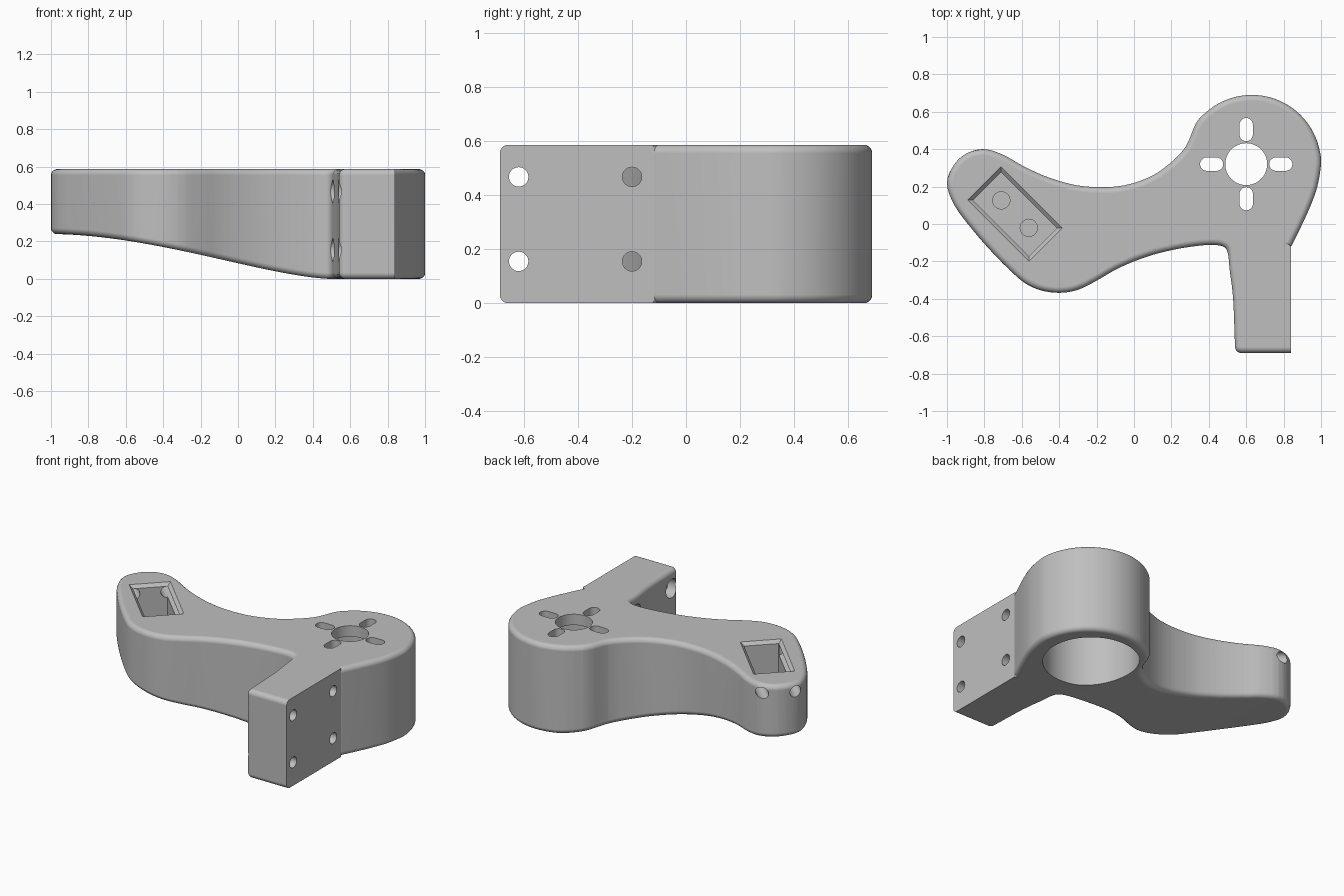
import bpy, bmesh
from math import sin, cos, pi, radians
from mathutils import Vector, Matrix

cube = bpy.data.objects.get("Cube")
if cube:
    bpy.data.objects.remove(cube, do_unlink=True)

HEIGHT, FILLET = 0.587, 0.032
HUB = Vector((0.6, 0.32, 0))
POCKET = Vector((-0.636, 0.053, 0))

grey = bpy.data.materials.new("plain grey")
grey.use_nodes = True
grey.diffuse_color = (0.52, 0.52, 0.52, 1)
grey.node_tree.nodes["Principled BSDF"].inputs["Base Color"].default_value = grey.diffuse_color


def arc(x, y, r, start, end, n):
    angles = [radians(start + (end - start) * i / n) for i in range(n + 1)]
    return [Vector((x + r * cos(a), y + r * sin(a))) for a in angles]


def spline(points, steps=4):
    """Smooth curve through all points."""
    p = [points[0]] + points + [points[-1]]
    out = []
    for a, b, c, d in zip(p, p[1:], p[2:], p[3:]):
        for i in range(steps):
            t = i / steps
            out.append(0.5 * (2 * b + (c - a) * t + (2 * a - 5 * b + 4 * c - d) * t**2
                              + (3 * b - a - 3 * c + d) * t**3))
    return out + [points[-1]]


def lift(x):
    """Height of the underside, rising towards the arm's tip."""
    t = min(max((x + 1) / 1.5, 0), 1)
    return 0.24 * (1 - t**1.8)**1.6


def make_object(name, bm):
    bmesh.ops.recalc_face_normals(bm, faces=bm.faces)
    mesh = bpy.data.meshes.new(name)
    bm.to_mesh(mesh)
    bm.free()
    mesh.materials.append(grey)
    obj = bpy.data.objects.new(name, mesh)
    bpy.context.collection.objects.link(obj)
    return obj


def loft(bm, rings):
    rows = [[bm.verts.new(co) for co in ring] for ring in rings]
    n = len(rows[0])
    for lo, hi in zip(rows, rows[1:]):
        for i in range(n):
            j = (i + 1) % n
            bm.faces.new((lo[i], lo[j], hi[j], hi[i]))
    bm.faces.new(rows[0][::-1])
    bm.faces.new(rows[-1])


# Plan outline: hub, waist, arm tip, belly, flange
edge = [Vector(p) for p in ((0.84, -0.12), (0.852, -0.098), (0.9, 0.0), (0.945, 0.1), (0.98, 0.2))]
edge += arc(0.63, 0.32, 0.37, 0, 144, 12)
edge += [Vector(p) for p in (
    (0.28, 0.42), (0.21, 0.34), (0.11, 0.265), (0, 0.22), (-0.1, 0.2), (-0.2, 0.197),
    (-0.3, 0.206), (-0.4, 0.23), (-0.5, 0.266), (-0.6, 0.314), (-0.7, 0.37), (-0.8, 0.4),
    (-0.89, 0.38), (-0.96, 0.32), (-1, 0.22), (-0.96, 0.1), (-0.86, -0.035), (-0.75, -0.16),
    (-0.65, -0.26), (-0.58, -0.318), (-0.5, -0.354), (-0.4, -0.368), (-0.3, -0.352),
    (-0.2, -0.303), (-0.1, -0.245), (0, -0.2), (0.1, -0.165), (0.2, -0.14), (0.3, -0.122),
    (0.4, -0.112), (0.47, -0.118), (0.5, -0.15), (0.512, -0.25), (0.53, -0.4), (0.54, -0.655))]
outline = spline(edge)[:-1] + arc(0.575, -0.655, 0.035, 180, 270, 5) + [Vector((0.84, -0.69))]

# Inward directions for the rounded rims; the mounting face stays sharp
inward = []
for i, p in enumerate(outline):
    t = (p - outline[i - 1]).normalized() + (outline[(i + 1) % len(outline)] - p).normalized()
    inward.append(Vector((-t.y, t.x)).normalized())
inward[0] = Vector((0, 0))
inward[-1] = Vector((0, 1))

levels = [(FILLET * (1 - sin(k * pi / 10)), FILLET * (1 - cos(k * pi / 10))) for k in range(6)]
levels += [(d, HEIGHT - z) for d, z in reversed(levels)]
bm = bmesh.new()
loft(bm, [[(*(p + n * d), z) for p, n in zip(outline, inward)] for d, z in levels])

# Slice crosswise, then bend the underside
for k in range(38):
    bmesh.ops.bisect_plane(bm, geom=bm.verts[:] + bm.edges[:] + bm.faces[:], dist=1e-5,
                           plane_co=(-0.963 + 0.04 * k, 0, 0), plane_no=(1, 0, 0))
for v in bm.verts:
    if v.co.z < HEIGHT / 2:
        v.co.z += lift(v.co.x)
bracket = make_object("bracket_body", bm)


def cut(bm):
    """Subtract a shape from the bracket."""
    cutter = make_object("cutter", bm)
    cutter.hide_render = True
    mod = bracket.modifiers.new("cut", "BOOLEAN")
    mod.operation, mod.solver, mod.object = "DIFFERENCE", "EXACT", cutter
    bpy.context.view_layer.objects.active = bracket
    bpy.ops.object.modifier_apply(modifier=mod.name)
    bpy.data.objects.remove(cutter, do_unlink=True)


def cut_hole(start, end, r, sides=40):
    start, end = Vector(start), Vector(end)
    axis = end - start
    bm = bmesh.new()
    turn = axis.to_track_quat("Z", "Y").to_matrix().to_4x4()
    bmesh.ops.create_cone(bm, cap_ends=True, segments=sides, radius1=r, radius2=r, depth=axis.length,
                          matrix=Matrix.Translation((start + end) / 2) @ turn)
    cut(bm)


# Hub: wide bore from below, shaft hole and four slots through the top plate
up = Vector((0, 0, 1))
cut_hole((0.605, 0.32, -0.1), (0.605, 0.32, 0.515), 0.292, 72)
cut_hole(HUB + up * 0.4, HUB + up * 0.7, 0.112, 48)
slot = arc(0.211, 0, 0.036, -90, 90, 10) + arc(0.159, 0, 0.036, 90, 270, 10)
for quarter in range(4):
    bm = bmesh.new()
    loft(bm, [[(p.x, p.y, z) for p in slot] for z in (0.4, 0.7)])
    bm.transform(Matrix.Translation(HUB) @ Matrix.Rotation(quarter * pi / 2, 4, "Z"))
    cut(bm)

# Flange: four screw holes, counterbored on the inner side
for y in (-0.62, -0.2):
    for z in (0.155, 0.468):
        cut_hole((0.4, y, z), (0.95, y, z), 0.036, 32)
        cut_hole((0.4, y, z), (0.61, y, z), 0.062, 32)

# Arm tip: chamfered pocket, two floor holes, two holes out through the end
tilt = Matrix.Translation(POCKET) @ Matrix.Rotation(-pi / 4, 4, "Z")
bm = bmesh.new()
loft(bm, [[(sx * (0.212 + g), sy * (0.106 + g), z) for sx, sy in ((-1, -1), (1, -1), (1, 1), (-1, 1))]
          for g, z in ((0, 0.36), (0, HEIGHT - 0.02), (0.02, HEIGHT), (0.02, 0.7))])
bm.transform(tilt)
cut(bm)
for side in (-1, 1):
    cut_hole(tilt @ Vector((side * 0.104, 0, 0.3)), tilt @ Vector((side * 0.104, 0, 0.45)), 0.046)
    cut_hole(tilt @ Vector((-0.6, side * 0.1, 0.53)), tilt @ Vector((0.2, side * 0.1, 0.53)), 0.036, 32)

# Smooth rounded walls with crisp edges
bpy.ops.object.select_all(action="DESELECT")
bracket.select_set(True)
bpy.context.view_layer.objects.active = bracket
bpy.ops.object.shade_smooth_by_angle(angle=radians(30))
weighted = bracket.modifiers.new("even_shading", "WEIGHTED_NORMAL")
weighted.keep_sharp = True
